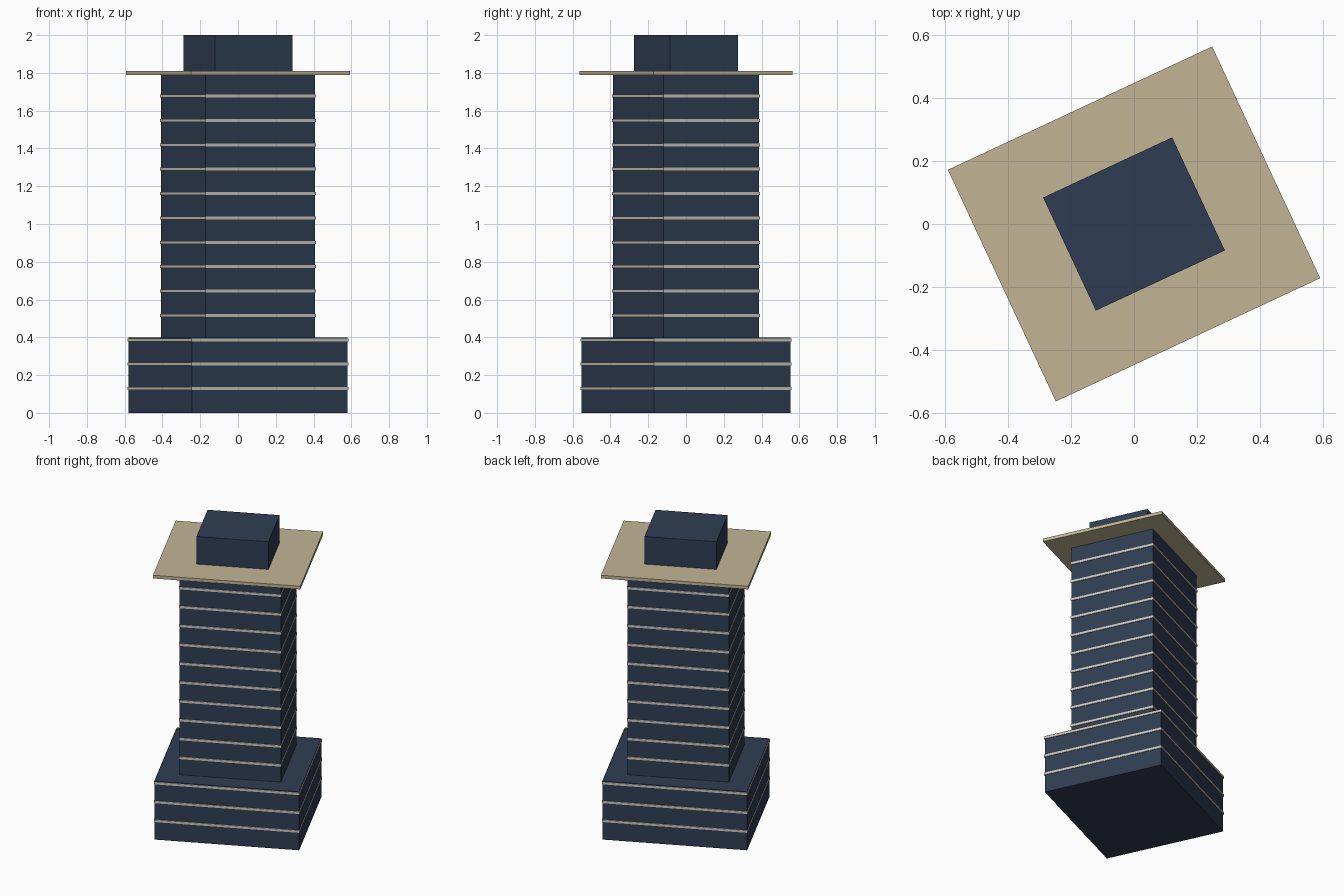
import bpy, math
from mathutils import Matrix

if "Cube" in bpy.data.objects:
    bpy.data.objects.remove(bpy.data.objects["Cube"])

ROT = Matrix.Rotation(math.radians(25), 4, 'Z')


def material(name, rgb):
    m = bpy.data.materials.new(name)
    m.diffuse_color = (*rgb, 1)
    m.use_nodes = True
    m.node_tree.nodes["Principled BSDF"].inputs["Base Color"].default_value = m.diffuse_color
    return m


glass = material("dark_glass", (0.028, 0.047, 0.085))
stone = material("pale_stone", (0.60, 0.56, 0.48))
sand = material("sand_roof", (0.54, 0.46, 0.30))


def block(name, w, d, z0, z1, mat):
    bpy.ops.mesh.primitive_cube_add(size=1)
    o = bpy.context.object
    o.name = name
    o.data.transform(ROT @ Matrix.Translation((0, 0, (z0 + z1) / 2))
                     @ Matrix.Diagonal((w, d, z1 - z0, 1)))
    o.data.materials.append(mat)
    return o


# Main volumes
BASE = (0.91, 0.796)
TOWER = (0.637, 0.557)
block("podium", *BASE, 0, 0.4, glass)
block("tower", *TOWER, 0.4, 1.79, glass)
block("roof_slab", 0.928, 0.813, 1.789, 1.811, sand)
block("penthouse", 0.453, 0.397, 1.811, 2.0, glass)

# Floor bands, slightly proud of the walls
for i in range(1, 14):
    w, d = BASE if i <= 3 else TOWER
    z = 0.129 * i
    block(f"floor_band_{i}", w + 0.008, d + 0.008, z - 0.008, z + 0.008, stone)
